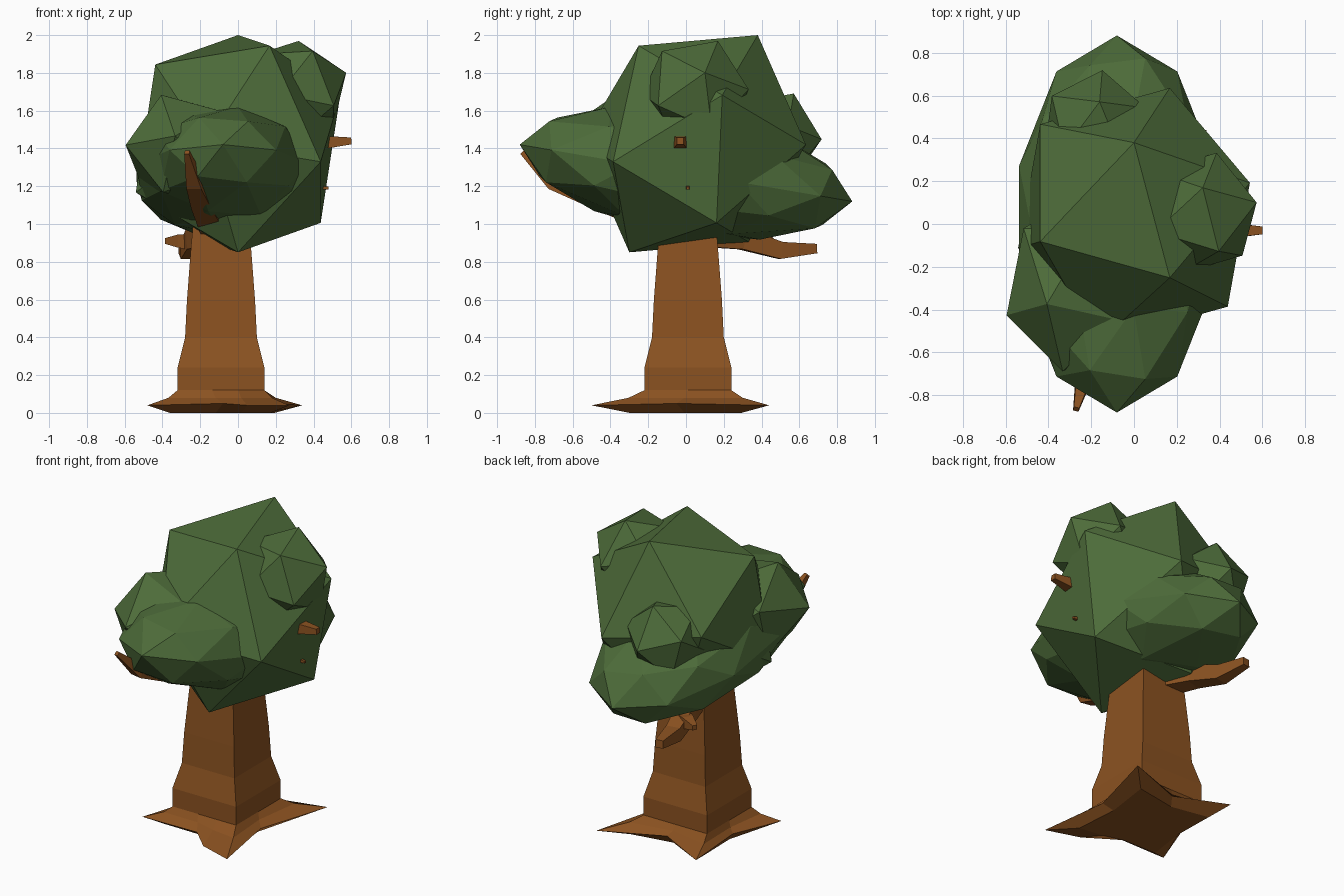
import bpy, bmesh
from math import radians
from mathutils import Matrix, Vector

if "Cube" in bpy.data.objects:
    bpy.data.objects.remove(bpy.data.objects["Cube"])


def material(name, rgb):
    m = bpy.data.materials.new(name)
    m.diffuse_color = (*rgb, 1)
    m.use_nodes = True
    m.node_tree.nodes["Principled BSDF"].inputs["Base Color"].default_value = m.diffuse_color
    return m


BARK = material("bark", (0.26, 0.085, 0.015))
LEAF = material("leaf", (0.075, 0.15, 0.042))


def finish(name, bm, mat):
    bmesh.ops.recalc_face_normals(bm, faces=bm.faces)
    me = bpy.data.meshes.new(name)
    bm.to_mesh(me)
    bm.free()
    me.materials.append(mat)
    ob = bpy.data.objects.new(name, me)
    bpy.context.collection.objects.link(ob)
    return ob


def loft(name, rings, mat):
    """Skin equal-length rings of points and cap both ends."""
    bm = bmesh.new()
    vs = [[bm.verts.new(p) for p in r] for r in rings]
    n = len(vs[0])
    for a, b in zip(vs, vs[1:]):
        for i in range(n):
            j = (i + 1) % n
            bm.faces.new((a[i], a[j], b[j], b[i]))
    bm.faces.new(vs[0])
    bm.faces.new(vs[-1])
    return finish(name, bm, mat)


def clump(name, sub, matrix):
    bm = bmesh.new()
    bmesh.ops.create_icosphere(bm, subdivisions=sub, radius=1, matrix=matrix)
    return finish(name, bm, LEAF)


def placed(loc, rx, scale):
    return (Matrix.Translation(loc) @ Matrix.Rotation(radians(rx), 4, 'X')
            @ Matrix.Diagonal((*scale, 1)))


def aimed(loc, pole, ref, scale):
    """Icosahedron frame with one corner at pole and a neighbour towards ref."""
    z = Vector(pole).normalized()
    x = Vector(ref)
    x = (x - z * x.dot(z)).normalized()
    rot = Matrix((x, z.cross(x), z)).transposed().to_4x4()
    return Matrix.Translation(loc) @ Matrix.Diagonal((*scale, 1)) @ rot


def branch(name, path):
    """Four-sided tapering branch through (x, y, z, radius) points."""
    pts = [Vector(p[:3]) for p in path]
    rings = []
    for i, p in enumerate(pts):
        d = (pts[min(i + 1, len(pts) - 1)] - pts[max(i - 1, 0)]).normalized()
        side = d.cross(Vector((0, 0, 1))).normalized()
        up = side.cross(d)
        r = path[i][3]
        rings.append([p + side * a * r + up * b * r
                      for a, b in ((-1, -1), (1, -1), (1, 1), (-1, 1))])
    return loft(name, rings, BARK)


# Square trunk, with mid-side points so the roots can spread from it
CX, CY = -0.09, 0.01
SQUARE = [(-1, -1), (0, -1), (1, -1), (1, 0), (1, 1), (0, 1), (-1, 1), (-1, 0)]


def square(z, h):
    return [(CX + a * h, CY + b * h, z) for a, b in SQUARE]


loft("trunk", [square(z, h) for z, h in (
    (0.10, 0.23), (0.24, 0.23), (0.40, 0.19), (0.60, 0.18), (0.90, 0.157), (1.2, 0.13))], BARK)

# Root flare: a four-pointed star under the trunk
tips = [(-0.48, -0.30, .04), (-0.08, -0.31, .05), (0.05, -0.43, .04), (0.27, -0.50, .04),
        (0.20, -0.05, .05), (0.34, 0.44, .04), (-0.06, 0.28, .05), (-0.38, 0.44, .04),
        (-0.36, 0.03, .05)]
inner = [(-1, -1), (-.2, -1), (.4, -1), (1, -1), (1, 0), (1, 1), (0, 1), (-1, 1), (-1, 0)]


def root_ring(z, h, t):
    return [((CX + a * h) * (1 - t) + p[0] * t, (CY + b * h) * (1 - t) + p[1] * t, z)
            for (a, b), p in zip(inner, tips)]


loft("roots", [root_ring(0, 0.22, 0.3), tips, root_ring(0.08, 0.23, 0.3),
               root_ring(0.12, 0.23, 0)], BARK)

# Branches
branch("front_branch", [(-.12, -.1, 1.0, .07), (-.19, -.46, 1.13, .055),
                        (-.23, -.70, 1.22, .04), (-.27, -.865, 1.38, .013)])
branch("back_branch", [(-.14, .08, .95, .07), (-.22, .30, .92, .055),
                       (-.26, .50, .86, .045), (-.29, .69, .87, .025)])
branch("back_twig", [(-.22, .36, .90, .04), (-.30, .41, .91, .035), (-.38, .45, .91, .015)])
branch("right_branch", [(0, 0, 1.25, .06), (.40, -.03, 1.43, .042), (.60, -.03, 1.44, .018)])
branch("right_twig", [(.30, .01, 1.2, .02), (.48, .01, 1.19, .007)])

# Foliage clumps
clump("main_foliage", 1, placed((0, .04, 1.425), -30.6, (.605, .605, .668)))
clump("long_foliage", 2, placed((-.08, 0, 1.27), -9.7, (.48, .893, .33)))
clump("right_foliage", 1, aimed((.30, .05, 1.70), (.27, .05, .10), (.20, .09, -.22),
                                (.295, .295, .295)))
clump("left_foliage", 1, aimed((-.30, -.28, 1.40), (-.97, -.36, .06), (-.39, -.24, .9),
                               (.315, .42, .31)))
clump("back_foliage", 1, aimed((-.18, .45, 1.45), (.02, .12, .24), (.03, .25, -.04),
                               (.26, .27, .27)))
